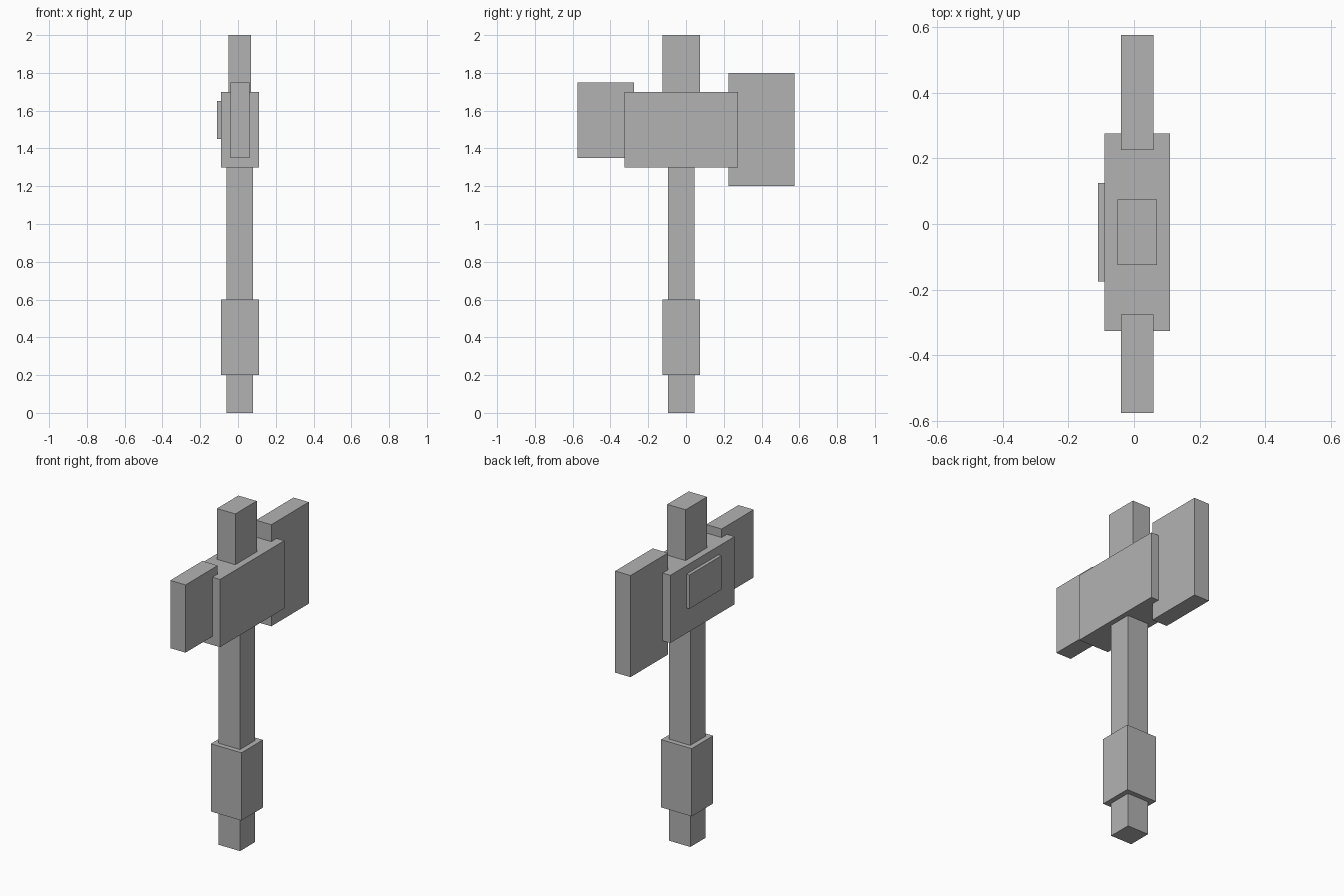
import bpy
from mathutils import Vector

if "Cube" in bpy.data.objects:
    bpy.data.objects.remove(bpy.data.objects["Cube"])

grey = bpy.data.materials.new("plain grey")
grey.diffuse_color = (0.448, 0.448, 0.448, 1)
grey.use_nodes = True
grey.node_tree.nodes["Principled BSDF"].inputs["Base Color"].default_value = grey.diffuse_color


def box(name, x, y, z):
    """Box spanning the given (min, max) ranges."""
    bpy.ops.mesh.primitive_cube_add(size=1)
    ob = bpy.context.object
    ob.name = ob.data.name = name
    size = Vector([r[1] - r[0] for r in (x, y, z)])
    mid = Vector([(r[1] + r[0]) / 2 for r in (x, y, z)])
    for v in ob.data.vertices:
        v.co = v.co * size
    ob.location = mid
    ob.data.materials.append(grey)
    return ob


# Shaft, grip and top spike
box("shaft", (-0.06, 0.08), (-0.095, 0.045), (0, 1.3))
box("grip", (-0.09, 0.11), (-0.125, 0.075), (0.2, 0.6))
box("top_spike", (-0.05, 0.07), (-0.125, 0.075), (1.7, 2.0))

# Head block with a raised side plate
box("head", (-0.09, 0.11), (-0.325, 0.275), (1.3, 1.7))
box("side_plate", (-0.11, -0.09), (-0.175, 0.125), (1.45, 1.65))

# Large blade at the back, small blade at the front
box("large_blade", (-0.04, 0.06), (0.225, 0.575), (1.2, 1.8))
box("small_blade", (-0.04, 0.06), (-0.575, -0.275), (1.35, 1.75))
